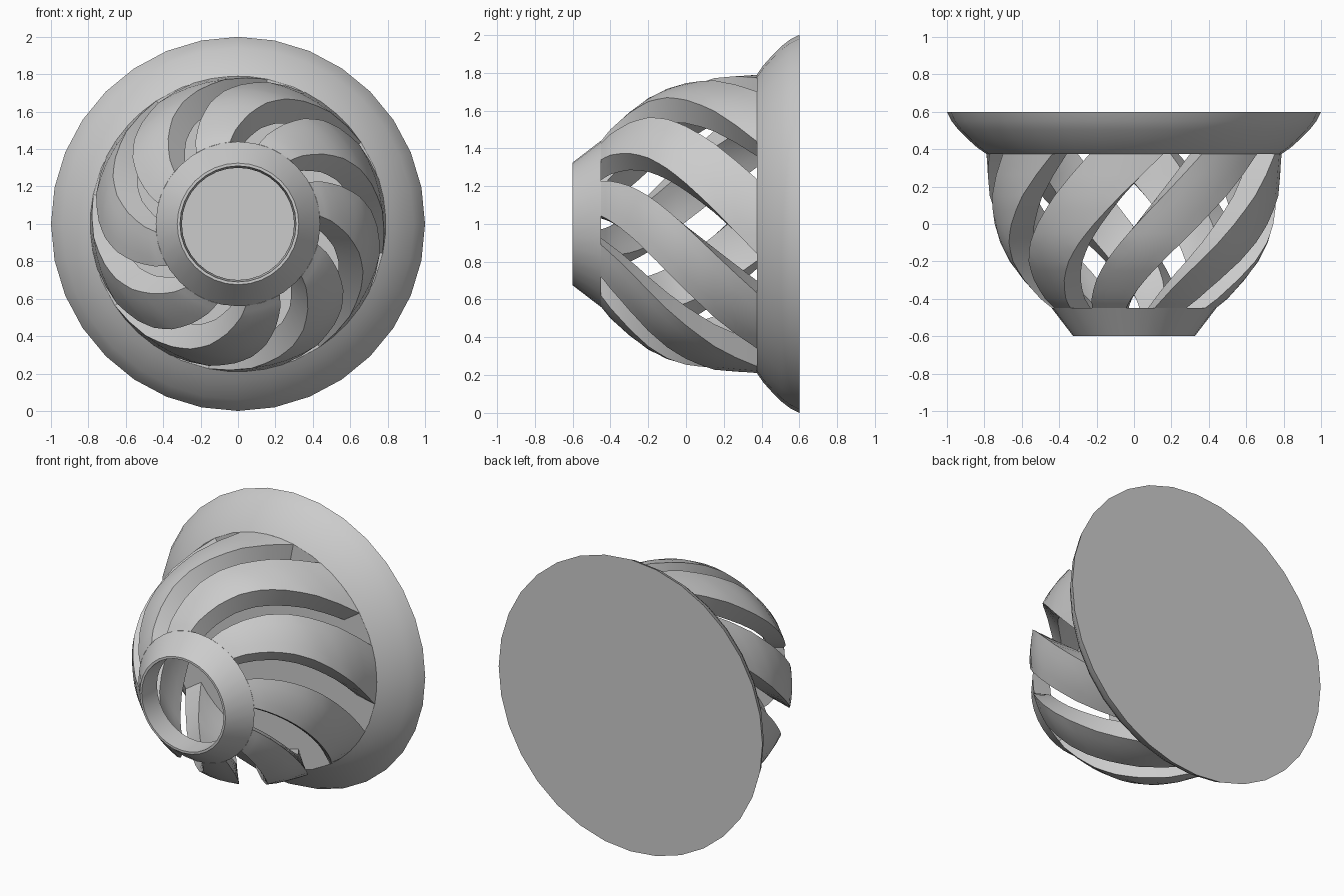
import bpy, bmesh
from math import cos, sin, radians, pi
from mathutils import Vector

cube = bpy.data.objects.get("Cube")
if cube:
    bpy.data.objects.remove(cube, do_unlink=True)

CENTRE = Vector((0, 0, 1))
SEGMENTS = 32
RIBS = 8
TWIST = 60


def polar(radius, degrees, y):
    a = radians(degrees)
    return CENTRE + Vector((radius * cos(a), y, radius * sin(a)))


def finish(name, bm):
    bmesh.ops.recalc_face_normals(bm, faces=bm.faces)
    mesh = bpy.data.meshes.new(name)
    bm.to_mesh(mesh)
    bm.free()
    obj = bpy.data.objects.new(name, mesh)
    bpy.context.collection.objects.link(obj)
    bpy.ops.object.select_all(action='DESELECT')
    obj.select_set(True)
    bpy.context.view_layer.objects.active = obj
    bpy.ops.object.shade_smooth_by_angle(angle=radians(30))
    return obj


def lathe(name, profile, closed):
    """Turn (radius, y) points around the y axis; open profiles get end caps."""
    bm = bmesh.new()
    rings = [[bm.verts.new(polar(r, 360 * i / SEGMENTS, y)) for i in range(SEGMENTS)]
             for r, y in profile]
    pairs = list(zip(rings, rings[1:]))
    if closed:
        pairs.append((rings[-1], rings[0]))
    else:
        bm.faces.new(rings[0])
        bm.faces.new(rings[-1])
    for a, b in pairs:
        for i in range(SEGMENTS):
            j = (i + 1) % SEGMENTS
            bm.faces.new((a[i], a[j], b[j], b[i]))
    return finish(name, bm)


def rib(name, start, profile, thickness, across=4):
    """Sweep a curved slab along the bowl profile while it twists."""
    bm = bmesh.new()
    y0, y1 = profile[0][1], profile[-1][1]
    loops = []
    for r, y in profile:
        t = (y - y0) / (y1 - y0)
        width = 25 + 4 * t
        edge = start - (TWIST + 2) * t
        angles = [edge + width * k / across for k in range(across + 1)]
        ring = [polar(r, a, y) for a in angles]
        ring += [polar(r - thickness, a, y) for a in reversed(angles)]
        loops.append([bm.verts.new(p) for p in ring])
    for a, b in zip(loops, loops[1:]):
        for i in range(len(a)):
            j = (i + 1) % len(a)
            bm.faces.new((a[i], a[j], b[j], b[i]))
    bm.faces.new(loops[0])
    bm.faces.new(loops[-1])
    return finish(name, bm)


def refine(profile, steps=2):
    """Subdivide a profile so the twist stays smooth."""
    out = []
    for (r0, y0), (r1, y1) in zip(profile, profile[1:]):
        out += [(r0 + (r1 - r0) * k / steps, y0 + (y1 - y0) * k / steps)
                for k in range(steps)]
    return out + [profile[-1]]


# Flared base plate with a flat back
lathe("base", [(0.79, 0.375), (0.84, 0.41), (0.89, 0.455), (0.94, 0.505),
               (0.975, 0.55), (1.0, 0.6)], closed=False)

# Tapered collar around the front opening
lathe("collar", [(0.325, -0.6), (0.44, -0.45), (0.3, -0.45), (0.31, -0.6)],
      closed=True)

# Spiral ribs joining collar and base
bowl = refine([(0.44, -0.45), (0.5, -0.4), (0.59, -0.3), (0.665, -0.2),
               (0.715, -0.1), (0.745, 0), (0.775, 0.15), (0.79, 0.375)])
for n in range(RIBS):
    rib(f"spiral_rib_{n + 1}", 95.5 + 360 * n / RIBS, bowl, 0.14)
